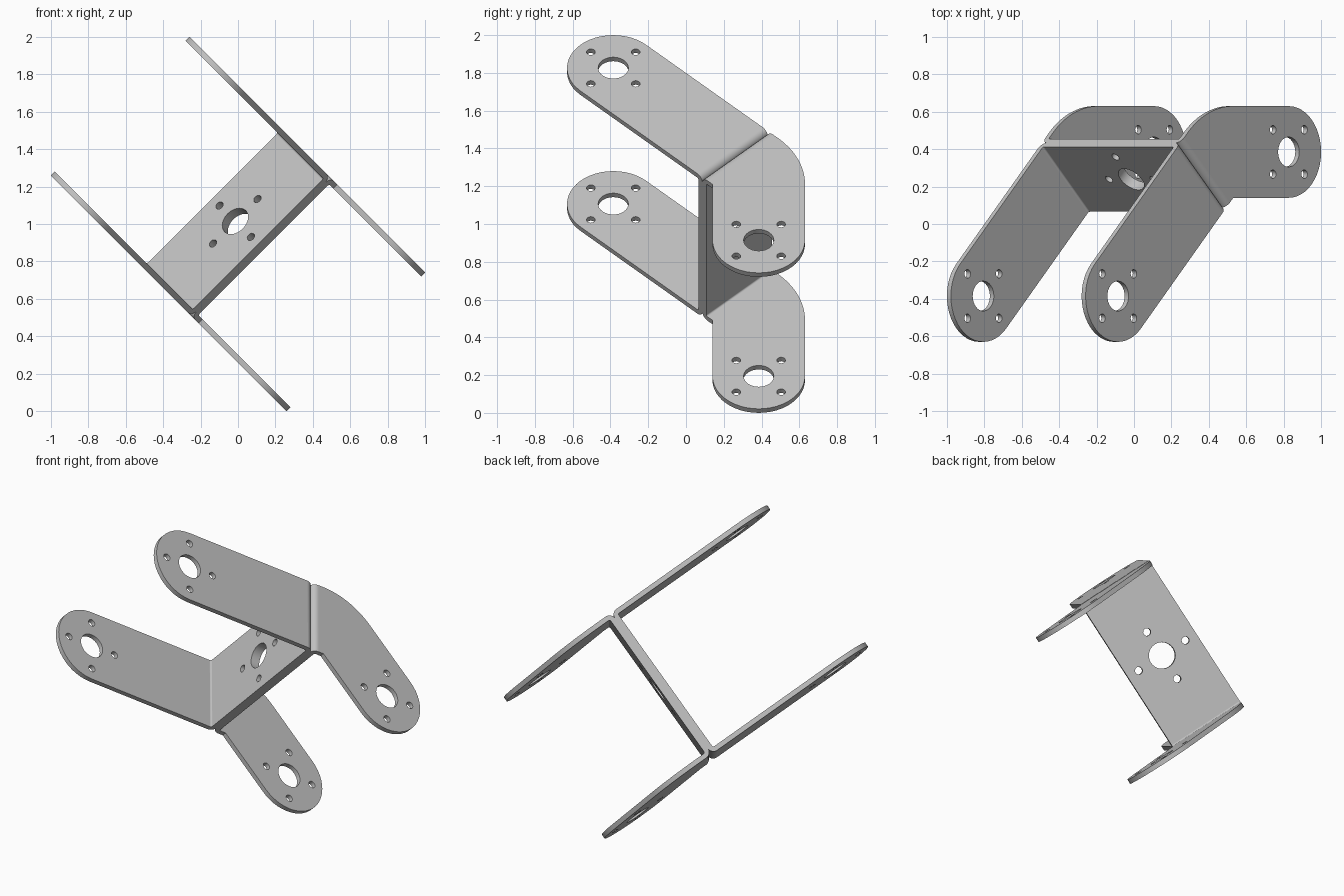
import bpy, bmesh
from math import sin, cos, pi, radians, sqrt
from mathutils import Matrix, Vector

cube = bpy.data.objects.get("Cube")
if cube:
    bpy.data.objects.remove(cube, do_unlink=True)

mat = bpy.data.materials.new("grey metal")
mat.use_nodes = True
GREY = (0.53, 0.53, 0.53, 1)
mat.diffuse_color = GREY
mat.node_tree.nodes["Principled BSDF"].inputs["Base Color"].default_value = GREY

# Main sizes
T = 0.03        # sheet thickness
B = 0.04        # outer bend radius
W = 0.245       # half width of a strip
H = 0.524       # half height across the outer faces

# Bracket axes: E along the fold, F from front arms to rear arms, N across the arms
E = Vector((0.5, -sqrt(0.5), -0.5))
F = Vector((0.5, sqrt(0.5), -0.5))
N = Vector((sqrt(0.5), 0, sqrt(0.5)))
SEAM = Vector((0, 0.26, 1))


def arc(cx, cy, r, a0, a1, steps=24):
    angles = [radians(a0 + (a1 - a0) * i / steps) for i in range(steps + 1)]
    return [(cx + r * cos(a), cy + r * sin(a)) for a in angles]


def hole_pattern(cx, cy):
    """One large hole with four small ones around it."""
    loops = [arc(cx, cy, 0.08, 0, 348.75, 31)]
    for i in range(4):
        a = i * pi / 2
        loops.append(arc(cx + 0.168 * cos(a), cy + 0.168 * sin(a), 0.023, 0, 337.5, 15))
    return loops


def plate(name, loops, thickness, origin, x, y):
    """Flat sheet from an outline plus hole loops, centred on the plane x, y."""
    curve = bpy.data.curves.new(name, "CURVE")
    curve.dimensions = "2D"
    curve.fill_mode = "BOTH"
    curve.extrude = thickness / 2
    for loop in loops:
        spline = curve.splines.new("POLY")
        spline.points.add(len(loop) - 1)
        for p, co in zip(spline.points, loop):
            p.co = (co[0], co[1], 0, 1)
        spline.use_cyclic_u = True
    temp = bpy.data.objects.new(name + "_outline", curve)
    bpy.context.collection.objects.link(temp)
    graph = bpy.context.evaluated_depsgraph_get()
    mesh = bpy.data.meshes.new_from_object(temp.evaluated_get(graph))
    bpy.data.objects.remove(temp, do_unlink=True)
    bpy.data.curves.remove(curve)

    bm = bmesh.new()
    bm.from_mesh(mesh)
    bmesh.ops.remove_doubles(bm, verts=bm.verts, dist=1e-5)
    frame = Matrix((x, y, x.cross(y))).transposed().to_4x4()
    bm.transform(Matrix.Translation(origin) @ frame)
    bmesh.ops.recalc_face_normals(bm, faces=bm.faces)
    bm.to_mesh(mesh)
    bm.free()
    mesh.materials.clear()
    mesh.materials.append(mat)
    obj = bpy.data.objects.new(name, mesh)
    bpy.context.collection.objects.link(obj)
    bpy.ops.object.select_all(action="DESELECT")
    obj.select_set(True)
    bpy.context.view_layer.objects.active = obj
    bpy.ops.object.shade_smooth_by_angle(angle=radians(30))
    return obj


# Front arms run straight out from the fold
front_len = 0.645 * sqrt(2)
front_arm = [[(W, -B), (-W, -B)] + arc(0, -front_len, W, 180, 360)]
front_arm += hole_pattern(0, -front_len)

# Rear arms turn through 45 degrees with a round outer corner
rear_e, rear_f = 0.52 / sqrt(2), 0.77 / sqrt(2)
turn = W + (0.125 - W) * sqrt(2)
rear_arm = [[(W, B), (-W, B)] + arc(W, turn, 2 * W, 180, 135)
            + arc(rear_e, rear_f, W, 135, -45) + [(W, turn)]]
rear_arm += hole_pattern(rear_e, rear_f)

# Web shared by both arms of a bracket
top = H - B
web = [[(-W, -top), (W, -top), (W, top), (-W, top)]] + hole_pattern(0, 0)

# Two U brackets back to back
for label, side, arm in (("front", -1, front_arm), ("rear", 1, rear_arm)):
    plate(label + "_web", web, T, SEAM + F * side * T / 2, E, N)
    for level, k in (("upper", 1), ("lower", -1)):
        name = f"{label}_{level}"
        plate(name + "_arm", arm, T, SEAM + N * k * (H - T / 2), E, F)
        ring = arc(0, 0, B, 0, 90, 10) + arc(0, 0, B - T, 90, 0, 10)
        bend = [(side * (B - px), k * (top + py)) for px, py in ring]
        plate(name + "_bend", [bend], 2 * W, SEAM, F, N)
